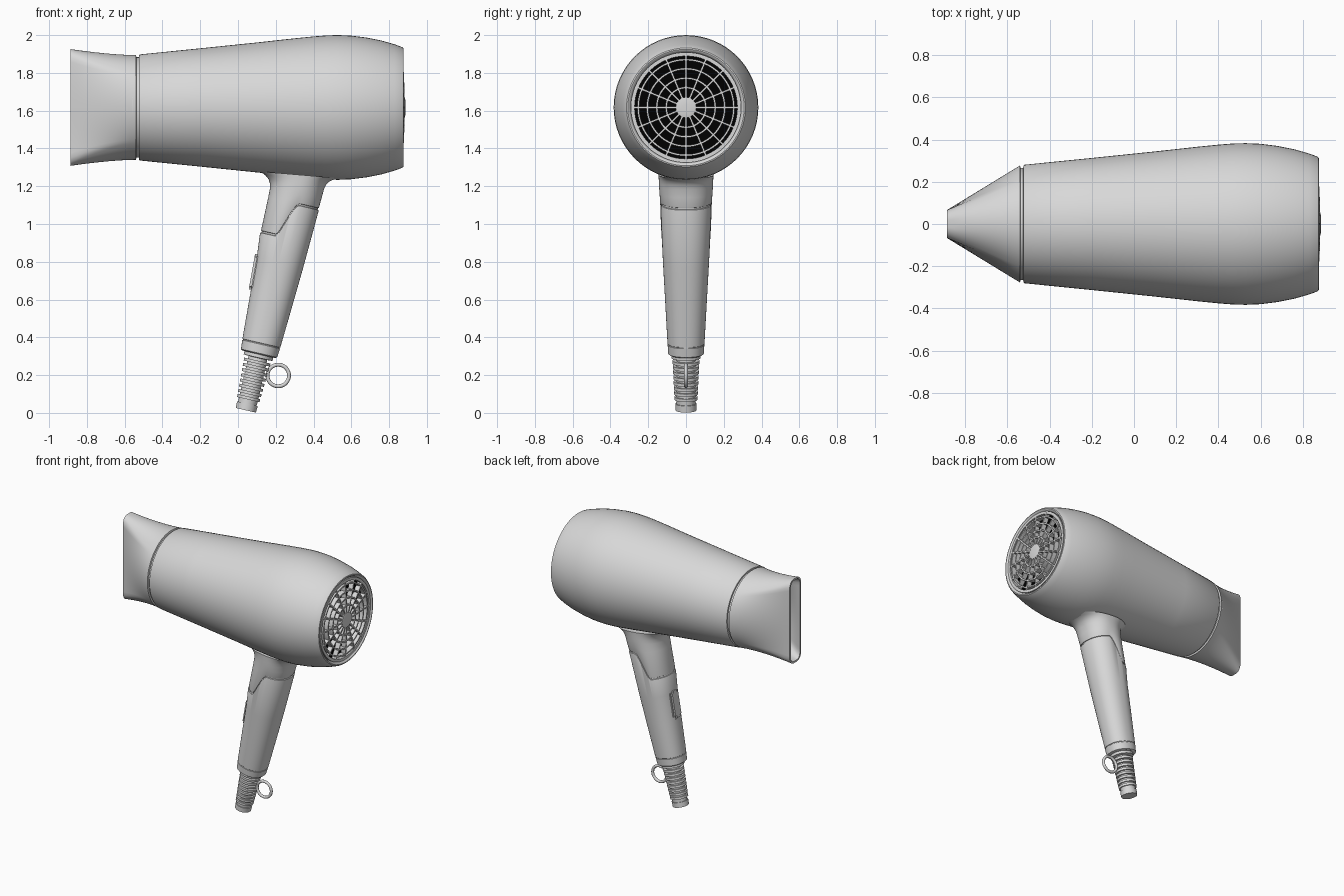
import bpy, bmesh, math
from mathutils import Matrix, Vector

if "Cube" in bpy.data.objects:
    bpy.data.objects.remove(bpy.data.objects["Cube"])

def material(name, c):
    m = bpy.data.materials.new(name)
    m.diffuse_color = (c, c, c, 1)
    m.use_nodes = True
    m.node_tree.nodes["Principled BSDF"].inputs["Base Color"].default_value = m.diffuse_color
    return m

GREY = material("light grey", 0.69)
BLACK = material("black interior", 0.0)
N = 64
AXIS_Z = 1.617

def finish(name, bm, mat=GREY, matrix=None, angle=35):
    bmesh.ops.recalc_face_normals(bm, faces=bm.faces)
    me = bpy.data.meshes.new(name)
    bm.to_mesh(me)
    bm.free()
    ob = bpy.data.objects.new(name, me)
    bpy.context.collection.objects.link(ob)
    me.materials.append(mat)
    if matrix:
        me.transform(matrix)
    bpy.ops.object.select_all(action='DESELECT')
    ob.select_set(True)
    bpy.context.view_layer.objects.active = ob
    bpy.ops.object.shade_smooth_by_angle(angle=math.radians(angle))
    return ob

def loft(bm, rings, cap_start=True, cap_end=True, close=False):
    """Skin a list of equal-length point rings."""
    rows = [[bm.verts.new(p) for p in r] for r in rings]
    pairs = list(zip(rows, rows[1:])) + ([(rows[-1], rows[0])] if close else [])
    for a, b in pairs:
        for i in range(len(a)):
            j = (i + 1) % len(a)
            bm.faces.new((a[i], a[j], b[j], b[i]))
    if cap_start and not close:
        bm.faces.new(rows[0])
    if cap_end and not close:
        bm.faces.new(rows[-1])

def circle_x(x, r, n=N):
    return [(x, r * math.cos(math.tau * i / n), AXIS_Z + r * math.sin(math.tau * i / n)) for i in range(n)]

def circle_z(z, r, n=32):
    return [(r * math.cos(math.tau * i / n), r * math.sin(math.tau * i / n), z) for i in range(n)]

def torus_x(bm, x, r, w, d, n=N):
    loft(bm, [circle_x(x + d, r - w, n), circle_x(x + d, r + w, n),
              circle_x(x - d, r + w, n), circle_x(x - d, r - w, n)], close=True)

# Body shell, with hollow rear intake
profile = [(-.525, .268), (-.524, .277), (-.518, .281), (-.2, .313), (.1, .344), (.3, .366), (.4, .376),
           (.47, .3815), (.53, .383), (.6, .380), (.68, .370), (.76, .354), (.83, .334), (.868, .32),
           (.875, .315), (.877, .308), (.874, .301), (.862, .293), (.84, .287), (.8, .286)]
bm = bmesh.new()
loft(bm, [circle_x(x, r) for x, r in profile], cap_end=False)
finish("body_shell", bm)

# Dark disc behind the grille
bm = bmesh.new()
bm.faces.new([bm.verts.new(p) for p in circle_x(.825, .287)])
finish("intake_disc", bm, BLACK)

# Groove neck between body and nozzle
bm = bmesh.new()
loft(bm, [circle_x(-.56, .266), circle_x(-.51, .266)])
finish("nozzle_neck", bm)

# Rear grille: deep rings, domed spokes, hub
def dome(r):
    return .883 - .012 * (r / .28) ** 2
DEPTH = .036
bm = bmesh.new()
for r, w in ((.105, .005), (.155, .005), (.205, .005), (.253, .005), (.282, .01)):
    torus_x(bm, dome(r) - DEPTH / 2, r, w, DEPTH / 2)
for k in range(16):
    a = math.tau * k / 16
    d = Vector((0, math.cos(a), math.sin(a)))
    t = Vector((0, -math.sin(a), math.cos(a))) * .005
    b = Vector((DEPTH, 0, 0))
    rings = []
    for r in (.04, .1, .16, .22, .285):
        c = d * r + Vector((dome(r), 0, AXIS_Z))
        rings.append([c + t, c - t, c - t - b, c + t - b])
    loft(bm, rings)
loft(bm, [circle_x(.85, .054), circle_x(.883, .054), circle_x(.886, .04), circle_x(.887, .015)])
finish("rear_grille", bm)

# Nozzle: circle lofted to a tall rounded rectangle, hollow at the outlet
def nozzle_ring(t, x, inset=0.0):
    hy, hz, rc, r = .066 - inset, .309 - inset, .05 - inset, .277 - inset
    pts = []
    for i in range(2 * N):
        a = math.tau * (i + .5) / (2 * N)
        c, s = math.cos(a), math.sin(a)
        m = max(abs(c), abs(s))
        p = Vector((c / m * hy, s / m * hz))
        core = Vector((max(-hy + rc, min(hy - rc, p.x)), max(-hz + rc, min(hz - rc, p.y))))
        p = core + (p - core).normalized() * rc
        f = t ** 1.6
        pts.append((x, r * c * (1 - t) + p.x * t, AXIS_Z + r * s * (1 - f) + p.y * f))
    return pts

X0, X1 = -.541, -.887
rings = [[(X0 + .004, p[1] * .96, AXIS_Z + (p[2] - AXIS_Z) * .96) for p in nozzle_ring(0, X0)]]
rings += [nozzle_ring(t / 10, X0 + (X1 - X0) * t / 10) for t in range(11)]
rings += [nozzle_ring(t / 10, X0 + (X1 - X0) * t / 10, .013) for t in range(10, 0, -1)]
bm = bmesh.new()
loft(bm, rings, cap_end=False)
finish("nozzle", bm)

# Handle frame: tilted axis, local x forward/back, local z along the handle
TILT = Matrix.Translation((.11, 0, .31)) @ Matrix.Rotation(math.radians(13), 4, 'Y')

def seam(u):
    t = min(max((u + .40) / .66, 0), 1) ** .8
    return (t * t * (3 - 2 * t) - .5) * .185

# rows: height, half depth, half width, seam weight, top tilt
rows = [(0, .088, .086, 0, 0), (.006, .098, .094, 0, 0), (.054, .1025, .0975, 0, 0), (.056, .100, .096, 0, 0),
        (.059, .100, .096, 0, 0), (.061, .103, .098, 0, 0), (.3, .116, .111, 0, 0), (.5, .126, .122, 0, 0),
        (.718, .138, .134, 1, 0), (.722, .137, .133, 1, 0), (.724, .131, .127, 1, 0), (.732, .131, .127, 1, 0),
        (.734, .135, .132, 1, 0), (.738, .136, .133, 1, 0), (.85, .138, .139, .2, .015), (.90, .140, .142, 0, .03),
        (.925, .146, .143, 0, .03), (.945, .158, .144, 0, .03), (.962, .18, .145, 0, .03), (.975, .21, .146, 0, .03)]
rings = []
for s, a, b, ws, wt in rows:
    ring = []
    for i in range(128):
        th = math.tau * i / 128
        c, n = math.cos(th), math.sin(th)
        u = math.copysign(abs(c) ** .9, c)
        v = math.copysign(abs(n) ** .9, n)
        ring.append((a * u, b * v, s + ws * seam(u) + wt * u))
    rings.append(ring)
bm = bmesh.new()
loft(bm, rings)
finish("handle", bm, GREY, TILT)

# Switch on the nozzle side of the handle: frame plate, slider, small button
def rounded_box(name, x, z, size, bevel, lean):
    bm = bmesh.new()
    bmesh.ops.create_cube(bm, size=1, matrix=Matrix.Diagonal((*size, 1)))
    edges = [e for e in bm.edges if abs((e.verts[0].co - e.verts[1].co).x) > 1e-4]
    bmesh.ops.bevel(bm, geom=edges, offset=bevel, segments=5, affect='EDGES')
    m = TILT @ Matrix.Translation((x, 0, z)) @ Matrix.Rotation(lean, 4, 'Y')
    finish(name, bm, GREY, m)

rounded_box("switch_plate", -.105, .42, (.035, .084, .21), .02, -.05)
rounded_box("switch_slider", -.114, .42, (.04, .066, .19), .016, -.05)
rounded_box("cool_button", -.120, .59, (.022, .06, .06), .014, -.05)

# Strain relief: collar, ribbed sleeve, plain tip
pts = [(.01, .078), (-.018, .078), (-.02, .05)]
for k in range(8):
    z, r = -.042 - k * .028, .071 - k * .0014
    pts += [(z + .008, .051), (z + .008, r), (z - .008, r), (z - .008, .051)]
pts += [(-.268, .050), (-.268, .056), (-.304, .055)]
bm = bmesh.new()
loft(bm, [circle_z(z, r) for z, r in pts])
finish("strain_relief", bm, GREY, TILT)

# Hanging ring
bpy.ops.mesh.primitive_torus_add(location=(.213, 0, .198), rotation=(math.pi / 2, 0, 0), major_radius=.057,
                                 minor_radius=.010, major_segments=48, minor_segments=12)
ring = bpy.context.object
ring.name = "hanging_ring"
ring.data.materials.append(GREY)
bpy.ops.object.shade_smooth_by_angle(angle=math.radians(40))
